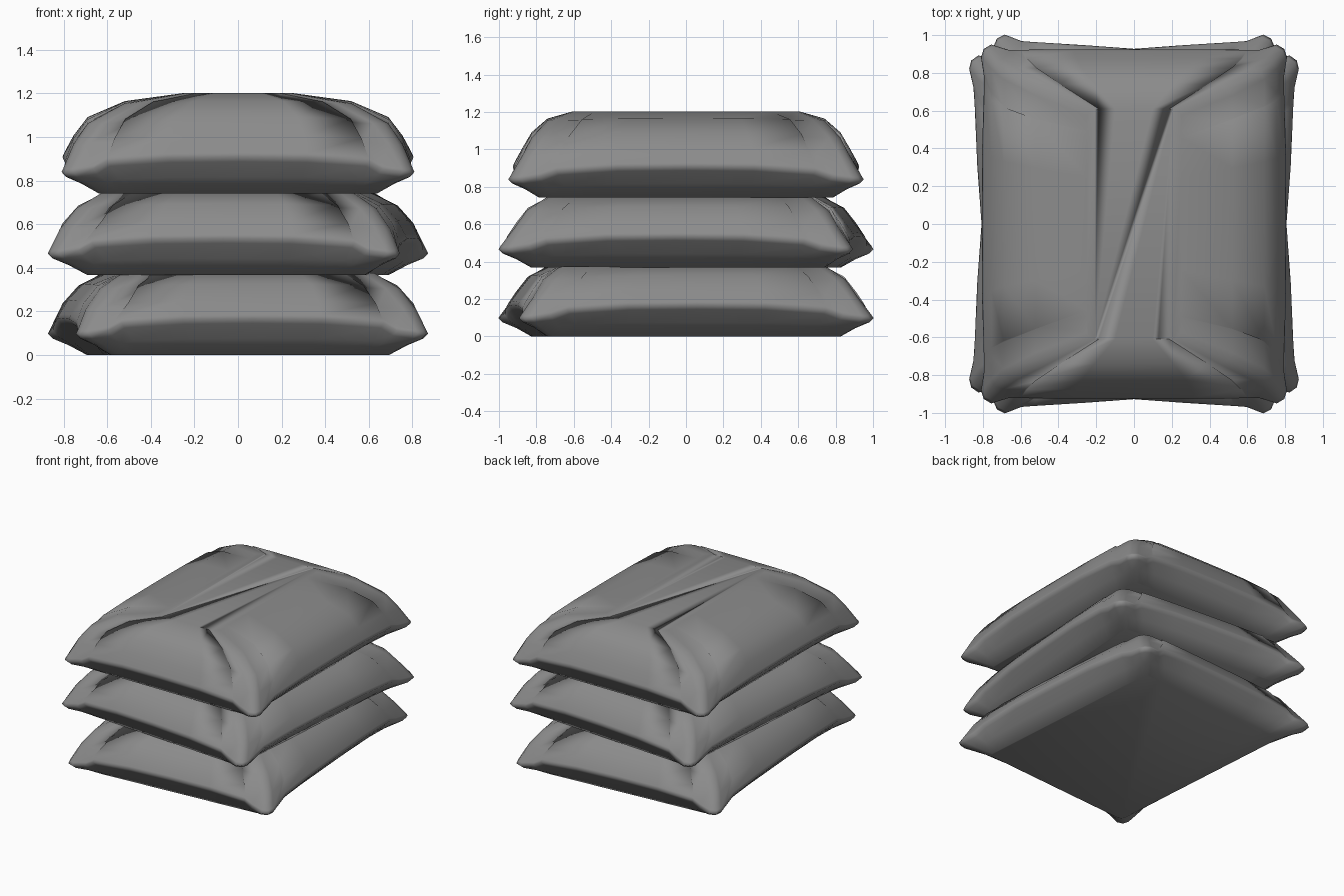
import bpy, bmesh, math
from mathutils import Vector

if "Cube" in bpy.data.objects:
    bpy.data.objects.remove(bpy.data.objects["Cube"])

# One cloth colour
cloth = bpy.data.materials.new("grey cloth")
cloth.use_nodes = True
colour = (0.26, 0.26, 0.26, 1)
cloth.diffuse_color = colour
cloth.node_tree.nodes["Principled BSDF"].inputs["Base Color"].default_value = colour


def ring_points(hx, hy, z, corner, ear, droop):
    """Rounded rectangle whose corners stick out by ear and hang down by droop."""
    neck = ear * 0.4
    quarter = [
        (hx, 0, 0), (hx, 0.4 * hy, 0.05), (hx - neck, 0.75 * hy, 0.35),
        (hx - neck, hy - 2 * corner, 0.8), (hx + ear * 0.2, hy - corner * 0.6, 1),
        (hx - corner * 0.2 + ear * 0.2, hy - corner * 0.2 + ear * 0.6, 1.05),
        (hx - corner * 0.7, hy + ear, 1), (hx - 2 * corner, hy - neck * 0.3, 0.8),
        (0.75 * hx, hy - neck * 0.3, 0.3), (0.4 * hx, hy, 0.05), (0, hy, 0)]
    half = quarter + [(-x, y, w) for x, y, w in reversed(quarter[:-1])]
    loop = half + [(-x, -y, w) for x, y, w in half[1:-1]]
    return [Vector((x, y, z - droop * w)) for x, y, w in loop]


# Underside and seam: half width, half depth, height, corner, ear, corner droop
LOWER = [
    (0.64, 0.785, 0.0, 0.05, 0.0, 0.0),
    (0.72, 0.86, 0.075, 0.06, 0.0, 0.03),
    (0.785, 0.908, 0.145, 0.07, 0.02, 0.07),
    (0.805, 0.925, 0.168, 0.07, 0.025, 0.07),
    (0.797, 0.918, 0.187, 0.07, 0.02, 0.07),
]
# Rounded crown of the uppermost sack
FULL = [
    (0.755, 0.875, 0.265, 0.09, 0.0, 0.04),
    (0.69, 0.825, 0.35, 0.10, 0.0, 0.03),
    (0.52, 0.74, 0.423, 0.10, 0.0, 0.01),
    (0.25, 0.61, 0.46, 0.06, 0.0, 0.0),
]
# Pressed crown of the sacks carrying weight
PRESSED = [
    (0.76, 0.87, 0.25, 0.09, 0.0, 0.04),
    (0.69, 0.81, 0.325, 0.10, 0.0, 0.02),
    (0.58, 0.71, 0.375, 0.08, 0.0, 0.0),
]


def make_sack(name, z, turn, crown):
    bm = bmesh.new()
    rings = [[bm.verts.new(p) for p in ring_points(*spec)] for spec in LOWER + crown]
    for low, high in zip(rings, rings[1:]):
        count = len(low)
        for i in range(count):
            j = (i + 1) % count
            bm.faces.new((low[i], low[j], high[j], high[i]))
    bm.faces.new(list(reversed(rings[0])))
    bm.faces.new(rings[-1])
    bmesh.ops.recalc_face_normals(bm, faces=bm.faces)
    for face in bm.faces:
        face.smooth = True
    mesh = bpy.data.meshes.new(name)
    bm.to_mesh(mesh)
    bm.free()
    mesh.materials.append(cloth)
    sack = bpy.data.objects.new(name, mesh)
    sack.location.z = z
    sack.rotation_euler.z = math.radians(turn)
    bpy.context.collection.objects.link(sack)


# Stack, alternately turned
make_sack("bottom_sack", 0.0, 4.2, PRESSED)
make_sack("middle_sack", 0.368, -4.2, PRESSED)
make_sack("top_sack", 0.742, 0, FULL)
